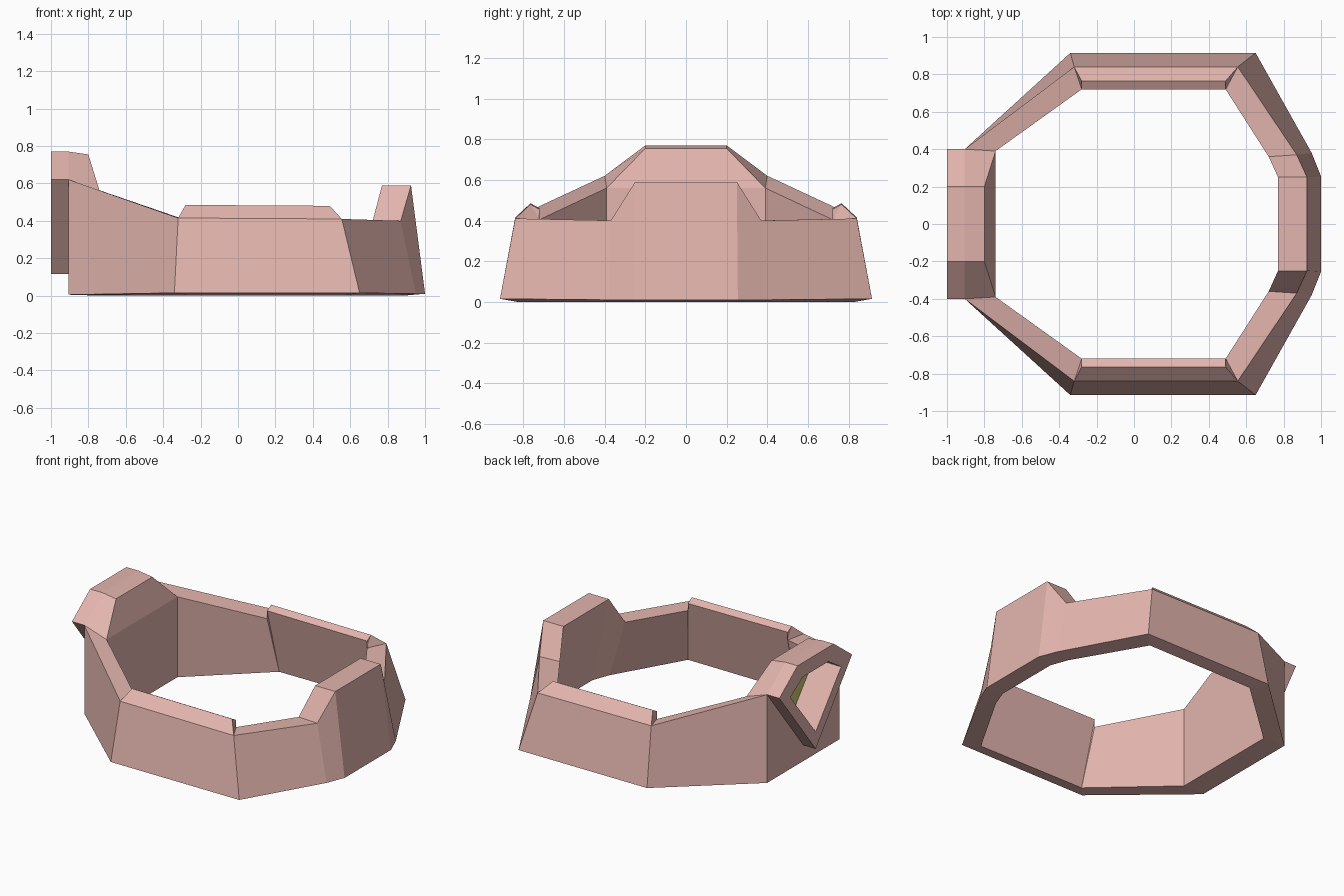
import bpy, bmesh

cube = bpy.data.objects.get("Cube")
if cube:
    bpy.data.objects.remove(cube, do_unlink=True)


def material(name, rgb):
    m = bpy.data.materials.new(name)
    m.use_nodes = True
    m.diffuse_color = (*rgb, 1)
    m.node_tree.nodes["Principled BSDF"].inputs["Base Color"].default_value = (*rgb, 1)
    return m


PINK = material("dusty pink", (0.77, 0.46, 0.42))
OLIVE = material("olive yellow", (0.60, 0.55, 0.17))


def loft(name, sections, closed):
    """Join equal closed sections with faces, sharing coincident points.
    An open loft is capped, and its last cap takes the second material."""
    bm = bmesh.new()
    shared = {}

    def vert(p):
        key = tuple(round(c, 4) for c in p)
        if key not in shared:
            shared[key] = bm.verts.new(p)
        return shared[key]

    def face(points, index=0):
        verts = list(dict.fromkeys(vert(p) for p in points))
        if len(verts) > 2:
            bm.faces.new(verts).material_index = index

    pairs = list(zip(sections, sections[1:]))
    if closed:
        pairs.append((sections[-1], sections[0]))
    else:
        face(sections[0])
        face(sections[-1], 1)
    for a, b in pairs:
        n = len(a)
        for i in range(n):
            j = (i + 1) % n
            face((a[i], a[j], b[j], b[i]))
    bmesh.ops.recalc_face_normals(bm, faces=bm.faces)
    mesh = bpy.data.meshes.new(name)
    bm.to_mesh(mesh)
    bm.free()
    mesh.materials.append(PINK)
    mesh.materials.append(OLIVE)
    obj = bpy.data.objects.new(name, mesh)
    bpy.context.collection.objects.link(obj)
    return obj


def station(outer_low, outer_top, inner_top, inner_low, ridge=None):
    return [outer_low, outer_top, ridge or inner_top, inner_top, inner_low]


# Band: cross-sections along one half, from the tall end to the low end
side_a = dict(outer_low=(-0.34, 0.915, 0.015), outer_top=(-0.32, 0.84, 0.415),
              inner_low=(-0.26, 0.825, 0))
side_b = dict(outer_low=(0.65, 0.915, 0.015), outer_top=(0.555, 0.84, 0.41),
              inner_low=(0.565, 0.83, 0))
half = [
    station((-0.905, 0.2, 0.005), (-0.905, 0.2, 0.77), (-0.74, 0.2, 0.56),
            (-0.74, 0.2, 0), ridge=(-0.80, 0.2, 0.755)),
    station((-0.905, 0.4, 0.005), (-0.905, 0.4, 0.62), (-0.74, 0.39, 0.56),
            (-0.74, 0.39, 0)),
    station(**side_a, inner_top=(-0.28, 0.72, 0.405)),
    # raised ridge on the side
    station(**side_a, inner_top=(-0.28, 0.72, 0.46), ridge=(-0.28, 0.765, 0.485)),
    station(**side_b, inner_top=(0.49, 0.72, 0.455), ridge=(0.49, 0.765, 0.48)),
    station(**side_b, inner_top=(0.49, 0.72, 0.405)),
    # low end with its small crest
    station((0.95, 0.38, 0.01), (0.87, 0.37, 0.40), (0.72, 0.36, 0.40),
            (0.84, 0.355, 0)),
    station((1.0, 0.255, 0.01), (0.925, 0.25, 0.59), (0.77, 0.25, 0.59),
            (0.885, 0.235, 0)),
]
mirrored = [[(x, -y, z) for x, y, z in s] for s in reversed(half)]
band = loft("band", half + mirrored, True)


# Shield-shaped socket on the tall end: crown, shoulders and a point below
def shield(x, crown, shoulder, tip):
    (cy, cz), (sy, sz) = crown, shoulder
    return [(x, cy, cz), (x, sy, sz), (x, 0, tip), (x, -sy, sz), (x, -cy, cz)]


rim = ((0.2, 0.77), (0.4, 0.62), 0.115)
hole = ((0.14, 0.67), (0.28, 0.58), 0.235)
socket = loft("socket", [shield(-1.0, *rim), shield(-0.905, *rim)], False)
for polygon in socket.data.polygons:
    polygon.material_index = 0

# Straight pocket with an olive floor, cut through the socket into the band
cutter = loft("pocket_cutter", [shield(-1.1, *hole), shield(-0.79, *hole)], False)
cutter.hide_render = True
for obj in (band, socket):
    cut = obj.modifiers.new("pocket", "BOOLEAN")
    cut.operation = "DIFFERENCE"
    cut.solver = "EXACT"
    cut.object = cutter
    with bpy.context.temp_override(object=obj, active_object=obj):
        bpy.ops.object.modifier_apply(modifier=cut.name)
bpy.data.objects.remove(cutter, do_unlink=True)
